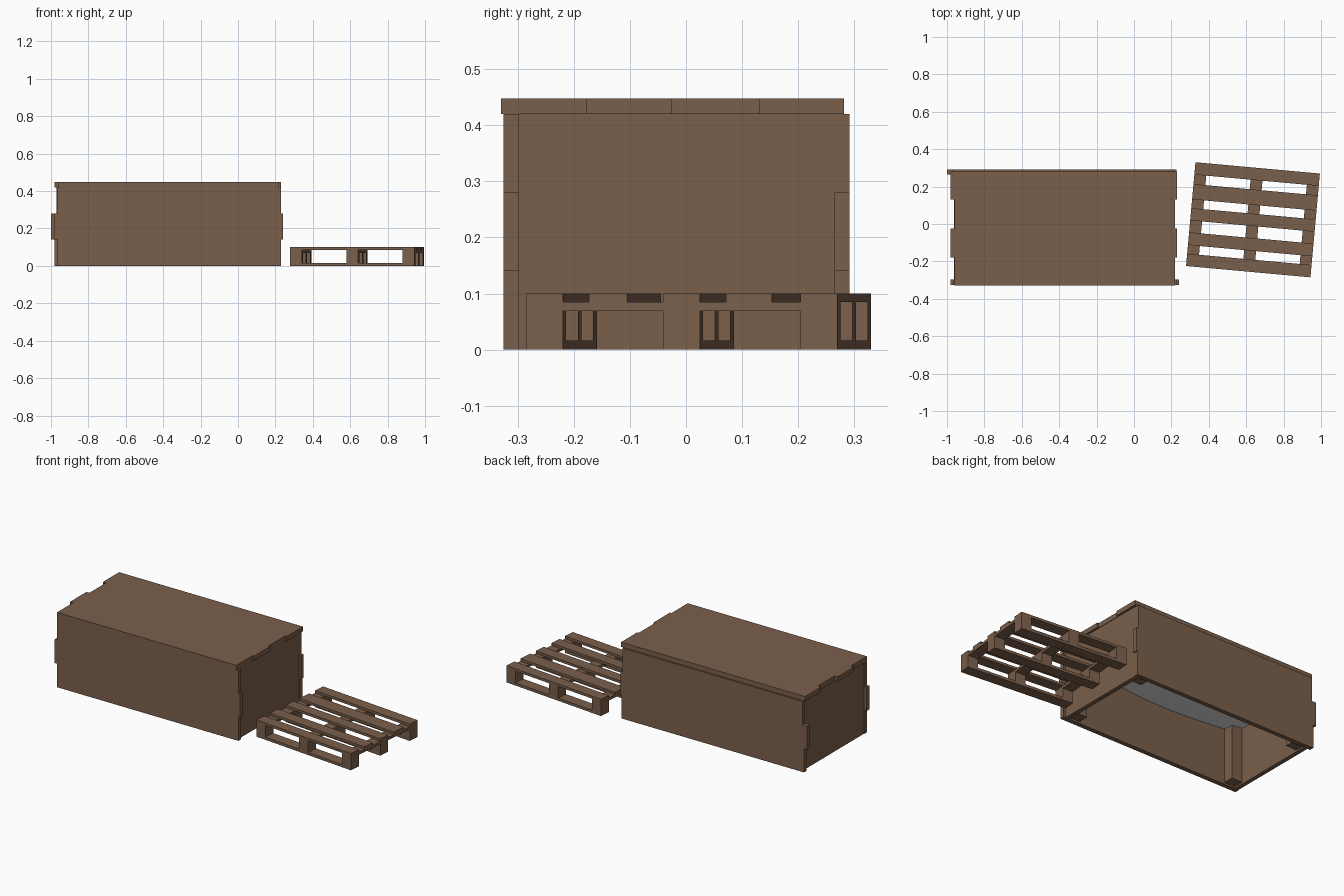
import bpy, bmesh, math
from mathutils import Matrix, Vector

if "Cube" in bpy.data.objects:
    bpy.data.objects.remove(bpy.data.objects["Cube"])


def material(name, rgb):
    m = bpy.data.materials.new(name)
    m.diffuse_color = (*rgb, 1)
    m.use_nodes = True
    m.node_tree.nodes["Principled BSDF"].inputs["Base Color"].default_value = m.diffuse_color
    return m


WOOD = material("brown wood", (0.195, 0.115, 0.071))
LINING = material("pale lining", (0.8, 0.8, 0.8))


def finish(name, bm, mat, matrix=Matrix()):
    me = bpy.data.meshes.new(name)
    bm.to_mesh(me)
    bm.free()
    me.materials.append(mat)
    ob = bpy.data.objects.new(name, me)
    ob.matrix_world = matrix
    bpy.context.collection.objects.link(ob)
    return ob


def boxes(name, spans, matrix=Matrix()):
    """One object from (x0, x1, y0, y1, z0, z1) boxes."""
    bm = bmesh.new()
    for x0, x1, y0, y1, z0, z1 in spans:
        size = Matrix.Diagonal((x1 - x0, y1 - y0, z1 - z0, 1))
        mid = Matrix.Translation(((x0 + x1) / 2, (y0 + y1) / 2, (z0 + z1) / 2))
        bmesh.ops.create_cube(bm, size=1, matrix=mid @ size)
    return finish(name, bm, WOOD, matrix)


def tabbed_board(name, steps, to3d, push):
    """Board with stepped ends: steps are (low, high, start, end), pushed through its thickness."""
    outline = []
    for low, high, a, b in steps:
        outline += [(b, low), (b, high)]
    for low, high, a, b in reversed(steps):
        outline += [(a, high), (a, low)]
    bm = bmesh.new()
    face = bm.faces.new([bm.verts.new(to3d(u, v)) for u, v in outline])
    moved = bmesh.ops.extrude_face_region(bm, geom=[face])["geom"]
    bmesh.ops.translate(bm, vec=push, verts=[g for g in moved if isinstance(g, bmesh.types.BMVert)])
    bmesh.ops.recalc_face_normals(bm, faces=bm.faces)
    return finish(name, bm, WOOD)


# Crate long walls with stepped finger-joint ends
tabbed_board("crate_front_wall",
             [(0, .14, -.965, .23), (.14, .28, -.98, .24), (.28, .42, -.965, .23)],
             lambda u, v: Vector((u, -.325, v)), (0, .027, 0))
tabbed_board("crate_back_wall",
             [(0, .14, -.98, .22), (.14, .28, -1.0, .228), (.28, .42, -.97, .215)],
             lambda u, v: Vector((u, .265, v)), (0, .026, 0))

# Crate lid with stepped ends, slightly out of line with the walls
tabbed_board("crate_lid",
             [(-.33, -.178, -.96, .22), (-.178, -.025, -.98, .23),
              (-.025, .13, -.96, .22), (.13, .282, -.98, .23)],
             lambda u, v: Vector((u, v, .42)), (0, 0, .028))

# Crate end walls
boxes("crate_left_end", [(-.962, -.937, -.298, .265, 0, .42)])
boxes("crate_right_end", [(.192, .217, -.298, .265, 0, .42)])

# Inside corner posts
boxes("crate_corner_posts", [(x, x + .07, y, y + .062, .01, .42)
                             for x in (-.937, .122) for y in (-.298, .203)])

# Sagging lining inside the crate
bm = bmesh.new()
bmesh.ops.create_grid(bm, x_segments=32, y_segments=16, size=.5)
for v in bm.verts:
    s, t = v.co.x, v.co.y
    sag = math.cos(math.pi * s) * (0.5 + 0.5 * math.cos(math.pi * t))
    v.co = Vector((-.3725 + 1.129 * s, -.0165 + .563 * t,
                   .345 - .045 * sag + .03 * s + .012 * math.sin(5 * s + 3 * t)))
for f in bm.faces:
    f.smooth = True
finish("crate_lining", bm, LINING)

# Pallet, turned slightly
L, W = .668, .557
turn = (Matrix.Translation((.636, .0225, 0)) @ Matrix.Rotation(math.radians(-5.2), 4, 'Z')
        @ Matrix.Translation((-L / 2, -W / 2, 0)))
cols = [(0, .064), (.302, .366), (L - .064, L)]
rows = [(0, .066), (.245, .311), (W - .066, W)]
slats = [(0, .066), (.113, .181), (.245, .311), (.358, .440), (.491, W)]
boxes("pallet_top_slats", [(0, L, a, b, .085, .1) for a, b in slats], turn)
boxes("pallet_cross_boards", [(a, b, 0, W, .069, .085) for a, b in cols], turn)
boxes("pallet_blocks", [(a, b, c, d, .016, .069) for a, b in cols for c, d in rows], turn)
boxes("pallet_bottom_boards", [(0, L, c, d, 0, .016) for c, d in rows], turn)
